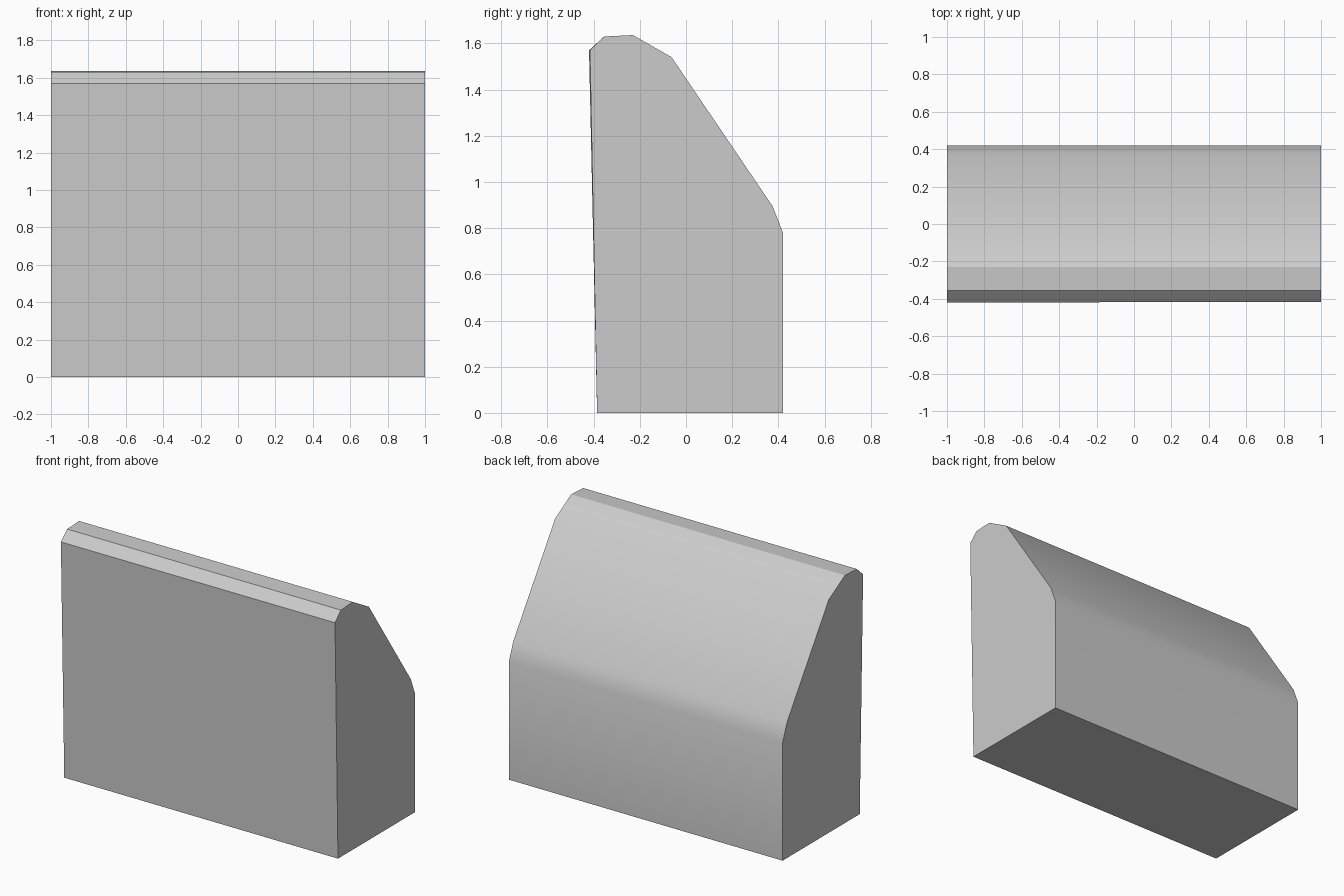
import bpy
import bmesh
import math

cube = bpy.data.objects.get("Cube")
if cube:
    bpy.data.objects.remove(cube, do_unlink=True)

# Plain grey finish
grey = bpy.data.materials.new("plain_grey")
grey.use_nodes = True
colour = (0.6, 0.6, 0.6, 1.0)
grey.diffuse_color = colour
grey.node_tree.nodes["Principled BSDF"].inputs["Base Color"].default_value = colour

# Side profile (y, z): upright front, chamfered crest, sloping back
profile = [(-0.385, 0), (0.42, 0), (0.42, 0.78), (0.375, 0.895),
           (-0.062, 1.54), (-0.23, 1.636), (-0.355, 1.63), (-0.42, 1.57)]

# Extrude the profile along the full width
bm = bmesh.new()
end_face = bm.faces.new([bm.verts.new((-1, y, z)) for y, z in profile])
result = bmesh.ops.extrude_face_region(bm, geom=[end_face], use_keep_orig=True)
far_verts = [g for g in result["geom"] if isinstance(g, bmesh.types.BMVert)]
bmesh.ops.translate(bm, verts=far_verts, vec=(2, 0, 0))

# The front face leans very slightly less at the left end
for v in far_verts:
    if v.co.y < -0.4:
        v.co.y += 0.004
bmesh.ops.recalc_face_normals(bm, faces=bm.faces)

mesh = bpy.data.meshes.new("sloped_block")
bm.to_mesh(mesh)
bm.free()
mesh.materials.append(grey)
block = bpy.data.objects.new("sloped_block", mesh)
bpy.context.collection.objects.link(block)

# Smooth the rounded back, keep the crest and ends sharp
bpy.ops.object.select_all(action="DESELECT")
block.select_set(True)
bpy.context.view_layer.objects.active = block
bpy.ops.object.shade_smooth_by_angle(angle=math.radians(29.3))
